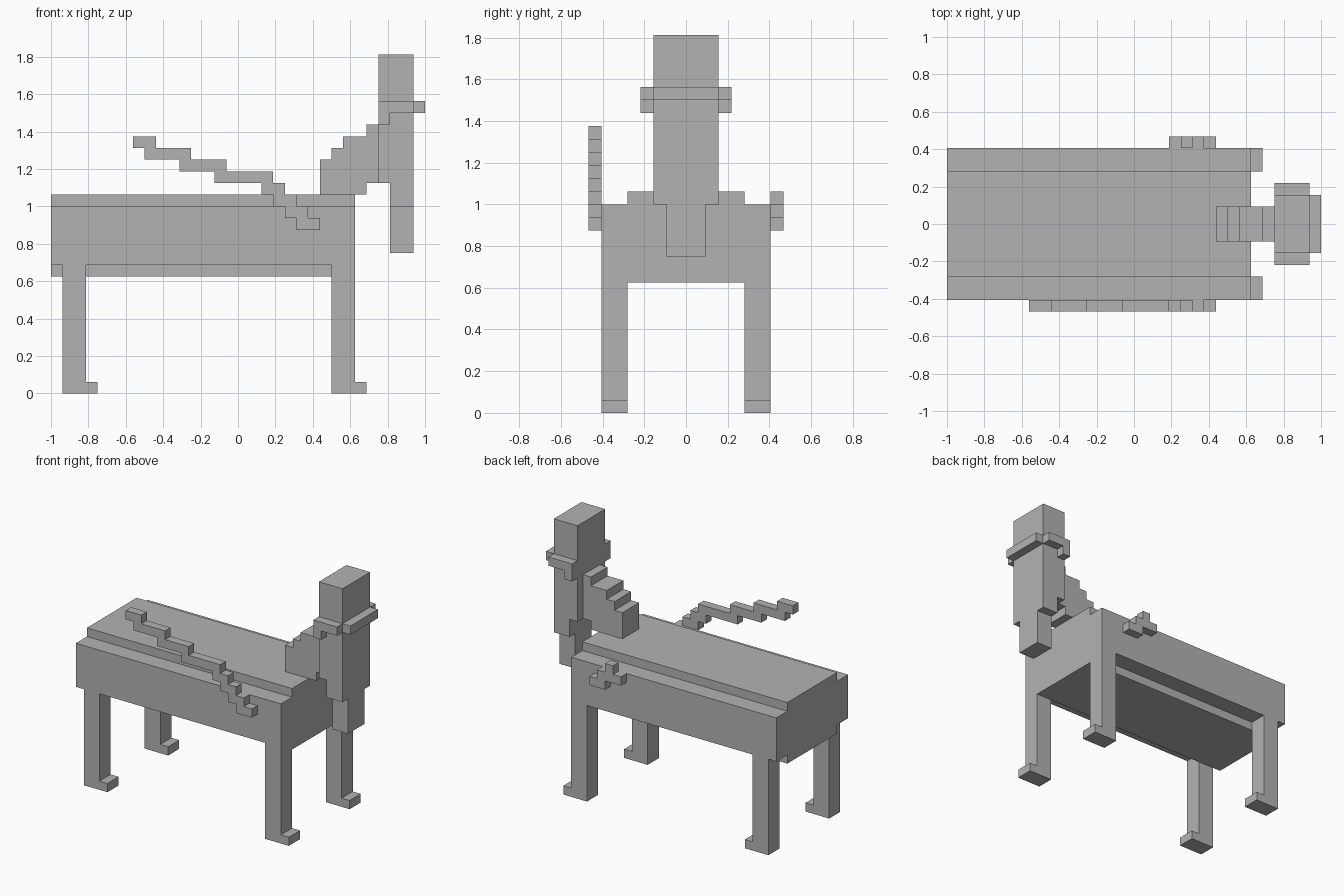
import bpy
import bmesh
from mathutils import Matrix, Vector

cube = bpy.data.objects.get("Cube")
if cube:
    bpy.data.objects.remove(cube, do_unlink=True)

U = 1 / 16  # size of one block

grey = bpy.data.materials.new("plain grey")
grey.use_nodes = True
COLOUR = (0.45, 0.45, 0.45, 1)
grey.diffuse_color = COLOUR
grey.node_tree.nodes["Principled BSDF"].inputs["Base Color"].default_value = COLOUR


def blocks(name, boxes):
    """One object from boxes given as (x range, y range, z range) in blocks."""
    bm = bmesh.new()
    for ranges in boxes:
        low = Vector([r[0] for r in ranges]) * U
        high = Vector([r[1] for r in ranges]) * U
        place = Matrix.Translation((low + high) / 2) @ Matrix.Diagonal((*(high - low), 1))
        bmesh.ops.create_cube(bm, size=1, matrix=place)
    mesh = bpy.data.meshes.new(name)
    bm.to_mesh(mesh)
    bm.free()
    mesh.materials.append(grey)
    obj = bpy.data.objects.new(name, mesh)
    bpy.context.collection.objects.link(obj)
    return obj


def wide(half):
    return (-half, half)


def side_range(side, inner, outer):
    return tuple(sorted((side * inner, side * outer)))


# Body: raised, deeper middle with a lower slab on each side
blocks("body", [((-16, 10), wide(4.5), (10, 17))])
for side, label in ((1, "back"), (-1, "front")):
    y = side_range(side, 4.5, 6.5)
    blocks(label + "_flank", [((-16, 10), y, (11, 16))])
    # Legs with a small toe pointing to the head end
    for x, end in ((-15, "tail_end"), (8, "head_end")):
        blocks(f"{label}_{end}_leg", [((x, x + 2), y, (0, 11)),
                                      ((x + 2, x + 3), y, (0, 1))])

# Neck: stepped up towards the head
blocks("neck", [((7, 8), wide(1.5), (17, 20)),
                ((8, 9), wide(1.5), (17, 21)),
                ((9, 11), wide(1.5), (17, 22)),
                ((11, 13), wide(1.5), (18, 23))])

# Head and the hanging chin
blocks("head", [((12, 15), wide(2.5), (18, 29)),
                ((13, 15), wide(2.5), (16, 18))])
blocks("chin", [((13, 15), wide(1.5), (12, 16))])

# Band around the head, hooked down at the rear of each side
blocks("head_band_front", [((15, 16), wide(2.5), (24, 25))])
for side, label in ((1, "back"), (-1, "front")):
    y = side_range(side, 2.5, 3.5)
    blocks(label + "_head_band", [((12, 15), y, (24, 25)),
                                  ((12, 13), y, (23, 24))])

# Stepped rod on the front flank, rows listed from the bottom up
rod_rows = [(5, 7), (4, 6), (3, 5), (2, 4), (-2, 3), (-5, -1), (-8, -4), (-9, -7)]
blocks("stepped_rod", [(x, (-7.5, -6.5), (14 + i, 15 + i))
                       for i, x in enumerate(rod_rows)])

# Small stepped handle on the back flank
handle_rows = [(5, 7), (3, 6), (4, 5)]
blocks("handle", [(x, (6.5, 7.5), (14 + i, 15 + i))
                  for i, x in enumerate(handle_rows)])
